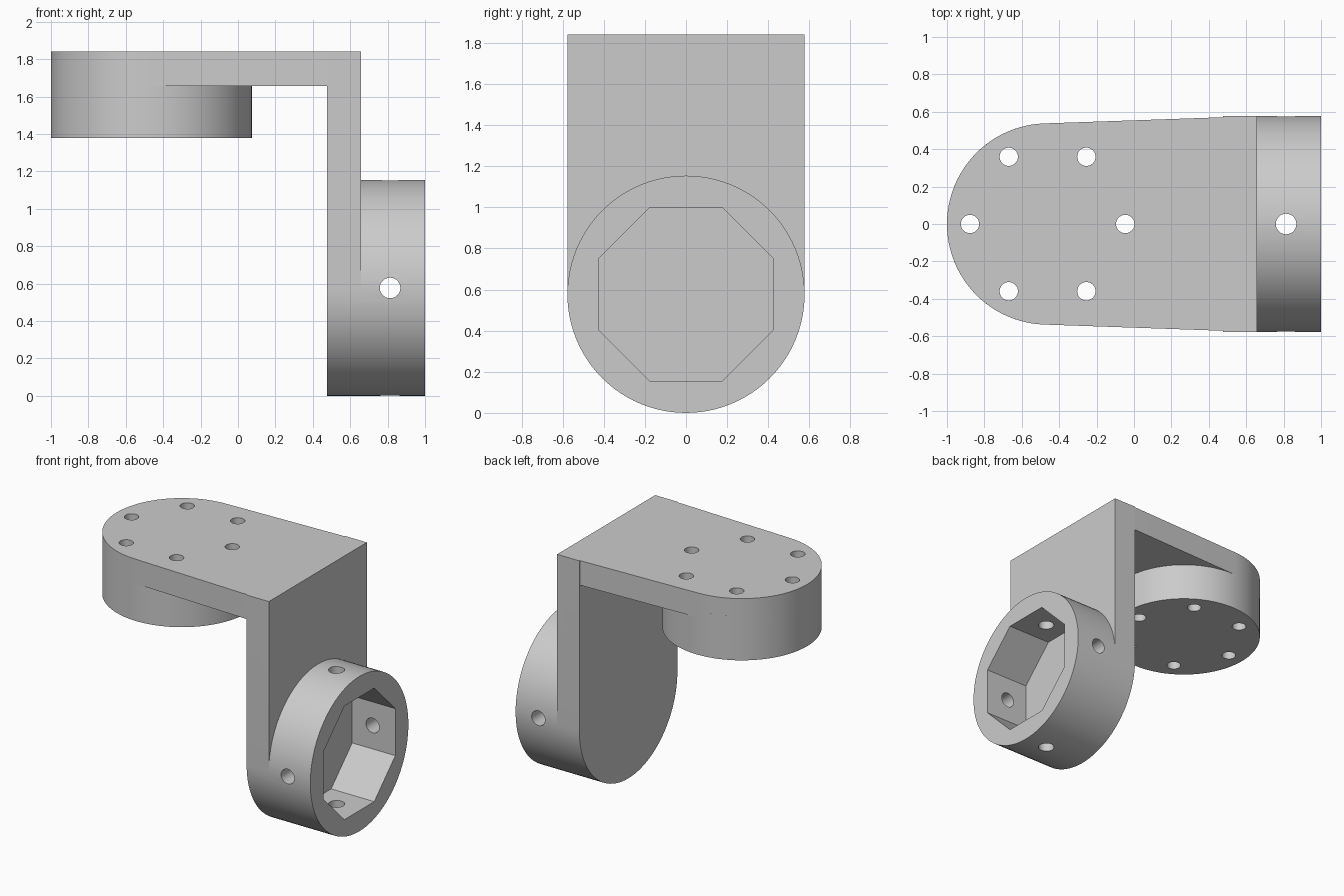
import bpy, bmesh, math
from mathutils import Matrix, Vector

cube = bpy.data.objects.get("Cube")
if cube:
    bpy.data.objects.remove(cube, do_unlink=True)

# Shared dimensions
DISC_X, DISC_R = -0.462, 0.538
RING_R = 0.577
PLATE_IN, PLATE_OUT = 0.475, 0.658
TOP, PLATE_Z, DISC_Z = 1.84, 1.657, 1.38
HOLE_X = 0.813

metal = bpy.data.materials.new("light grey")
metal.use_nodes = True
GREY = (0.6, 0.6, 0.6, 1)
metal.diffuse_color = GREY
metal.node_tree.nodes["Principled BSDF"].inputs["Base Color"].default_value = GREY


def add_object(name, bm):
    bmesh.ops.recalc_face_normals(bm, faces=bm.faces[:])
    mesh = bpy.data.meshes.new(name)
    bm.to_mesh(mesh)
    bm.free()
    mesh.materials.append(metal)
    obj = bpy.data.objects.new(name, mesh)
    bpy.context.collection.objects.link(obj)
    return obj


def prism(name, points, offset):
    """Extrude a flat 3D outline along an offset."""
    bm = bmesh.new()
    face = bm.faces.new([bm.verts.new(p) for p in points])
    moved = bmesh.ops.extrude_face_region(bm, geom=[face])["geom"]
    verts = [v for v in moved if isinstance(v, bmesh.types.BMVert)]
    bmesh.ops.translate(bm, verts=verts, vec=Vector(offset))
    return add_object(name, bm)


def rod(name, start, end, radius, sides=96, turn=0):
    """Cylinder between two points."""
    start, end = Vector(start), Vector(end)
    axis = end - start
    bm = bmesh.new()
    bmesh.ops.create_cone(
        bm, cap_ends=True, segments=sides, radius1=radius, radius2=radius,
        depth=axis.length,
        matrix=Matrix.Translation((start + end) / 2)
        @ axis.to_track_quat("Z", "Y").to_matrix().to_4x4()
        @ Matrix.Rotation(turn, 4, "Z"))
    return add_object(name, bm)


def arc(radius, first, last, steps=48):
    for i in range(steps + 1):
        a = math.radians(first + (last - first) * i / steps)
        yield radius * math.cos(a), radius * math.sin(a)


# Horizontal plate with a rounded end, widening to the corner
outline = [(DISC_X + x, y, PLATE_Z) for x, y in arc(DISC_R, 92, 268)]
outline += [(PLATE_OUT, -RING_R, PLATE_Z), (PLATE_OUT, RING_R, PLATE_Z)]
bracket = prism("bracket", outline, (0, 0, TOP - PLATE_Z))

# Upright plate with a rounded foot
outline = [(PLATE_IN, y, RING_R + z) for y, z in arc(RING_R, 180, 360)]
outline += [(PLATE_IN, RING_R, TOP), (PLATE_IN, -RING_R, TOP)]
upright = prism("upright_plate", outline, (PLATE_OUT - PLATE_IN, 0, 0))

# Mounting disc under the top and socket drum on the side
disc = rod("mounting_disc", (DISC_X, 0, DISC_Z), (DISC_X, 0, PLATE_Z + 0.05), DISC_R)
drum = rod("socket_drum", (PLATE_OUT - 0.05, 0, RING_R), (1, 0, RING_R), RING_R)

# Octagonal socket pocket
pocket = rod("socket_pocket", (0.645, 0, RING_R), (1.2, 0, RING_R),
             0.423 / math.cos(math.pi / 8), 8, math.pi / 8)

# Bolt holes around the disc, screw holes through the drum wall
cutters = [pocket]
for i in range(6):
    a = i * math.pi / 3
    x, y = DISC_X + 0.415 * math.cos(a), 0.415 * math.sin(a)
    cutters.append(rod("bolt_hole", (x, y, 1.2), (x, y, 2), 0.049, 32))
for direction in (Vector((0, 1, 0)), Vector((0, -1, 0)),
                  Vector((0, 0, 1)), Vector((0, 0, -1))):
    middle = Vector((HOLE_X, 0, RING_R))
    cutters.append(rod("screw_hole", middle + direction * 0.3,
                       middle + direction * 0.7, 0.055, 32))

# Merge the solids, cut the openings, then bake the result
parts = [(p, "UNION") for p in (upright, disc, drum)]
parts += [(c, "DIFFERENCE") for c in cutters]
for other, operation in parts:
    mod = bracket.modifiers.new(other.name, "BOOLEAN")
    mod.operation = operation
    mod.solver = "EXACT"
    mod.object = other
bpy.context.view_layer.update()
graph = bpy.context.evaluated_depsgraph_get()
baked = bpy.data.meshes.new_from_object(bracket.evaluated_get(graph))
bracket.modifiers.clear()
bracket.data = baked
baked.materials.clear()
baked.materials.append(metal)
for other, _ in parts:
    bpy.data.objects.remove(other, do_unlink=True)

bpy.ops.object.select_all(action="DESELECT")
bracket.select_set(True)
bpy.context.view_layer.objects.active = bracket
bpy.ops.object.shade_smooth_by_angle(angle=math.radians(30))
